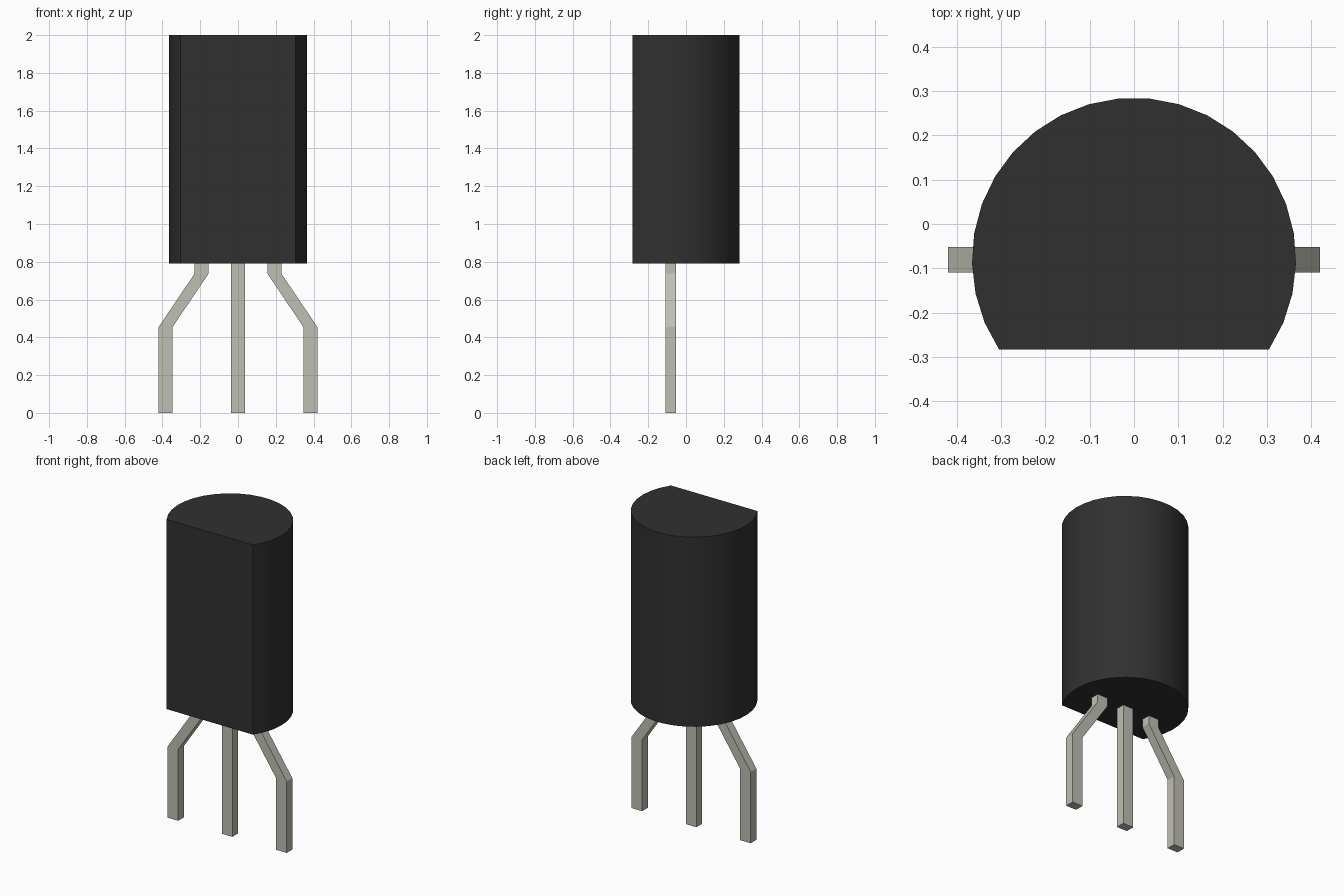
import bpy, bmesh, math

cube = bpy.data.objects.get("Cube")
if cube:
    bpy.data.objects.remove(cube, do_unlink=True)


def material(name, color):
    m = bpy.data.materials.new(name)
    m.use_nodes = True
    m.diffuse_color = color
    m.node_tree.nodes["Principled BSDF"].inputs["Base Color"].default_value = color
    return m


def prism(name, profile, offset, mat):
    """Extrude a closed profile of 3D points along an offset."""
    bm = bmesh.new()
    face = bm.faces.new([bm.verts.new(p) for p in profile])
    ext = bmesh.ops.extrude_face_region(bm, geom=[face])
    verts = [g for g in ext["geom"] if isinstance(g, bmesh.types.BMVert)]
    bmesh.ops.translate(bm, verts=verts, vec=offset)
    bmesh.ops.recalc_face_normals(bm, faces=bm.faces)
    mesh = bpy.data.meshes.new(name)
    bm.to_mesh(mesh)
    bm.free()
    mesh.materials.append(mat)
    obj = bpy.data.objects.new(name, mesh)
    bpy.context.collection.objects.link(obj)
    return obj


black = material("black_plastic", (0.03, 0.03, 0.03, 1))
metal = material("pale_metal", (0.52, 0.52, 0.45, 1))

# Body: a round column with a flat front
RADIUS, CENTRE_Y, BOTTOM, TOP = 0.366, -0.081, 0.79, 2.0
START, SEGMENTS = math.radians(-33.6), 23
step = (math.pi - 2 * START) / SEGMENTS
angles = [START + i * step for i in range(SEGMENTS + 1)]
outline = [(RADIUS * math.cos(a), CENTRE_Y + RADIUS * math.sin(a), BOTTOM)
           for a in angles]
body = prism("body", outline, (0, 0, TOP - BOTTOM), black)

# Smooth the round wall, keep the front corners and rims sharp
bpy.ops.object.select_all(action="DESELECT")
body.select_set(True)
bpy.context.view_layer.objects.active = body
bpy.ops.object.shade_smooth_by_angle(angle=math.radians(30))

# Legs: flat strips of constant width that follow a path in x and z
HALF, FRONT_Y, DEPTH = 0.037, -0.109, 0.057


def leg(name, path):
    left = [(x - HALF, FRONT_Y, z) for x, z in path]
    right = [(x + HALF, FRONT_Y, z) for x, z in reversed(path)]
    return prism(name, left + right, (0, DEPTH, 0), metal)


leg("middle_leg", [(0, 0), (0, BOTTOM)])
for side, s in (("left", 1), ("right", -1)):
    leg(side + "_leg", [(s * 0.383, 0), (s * 0.383, 0.455),
                        (s * 0.193, 0.737), (s * 0.193, BOTTOM)])
